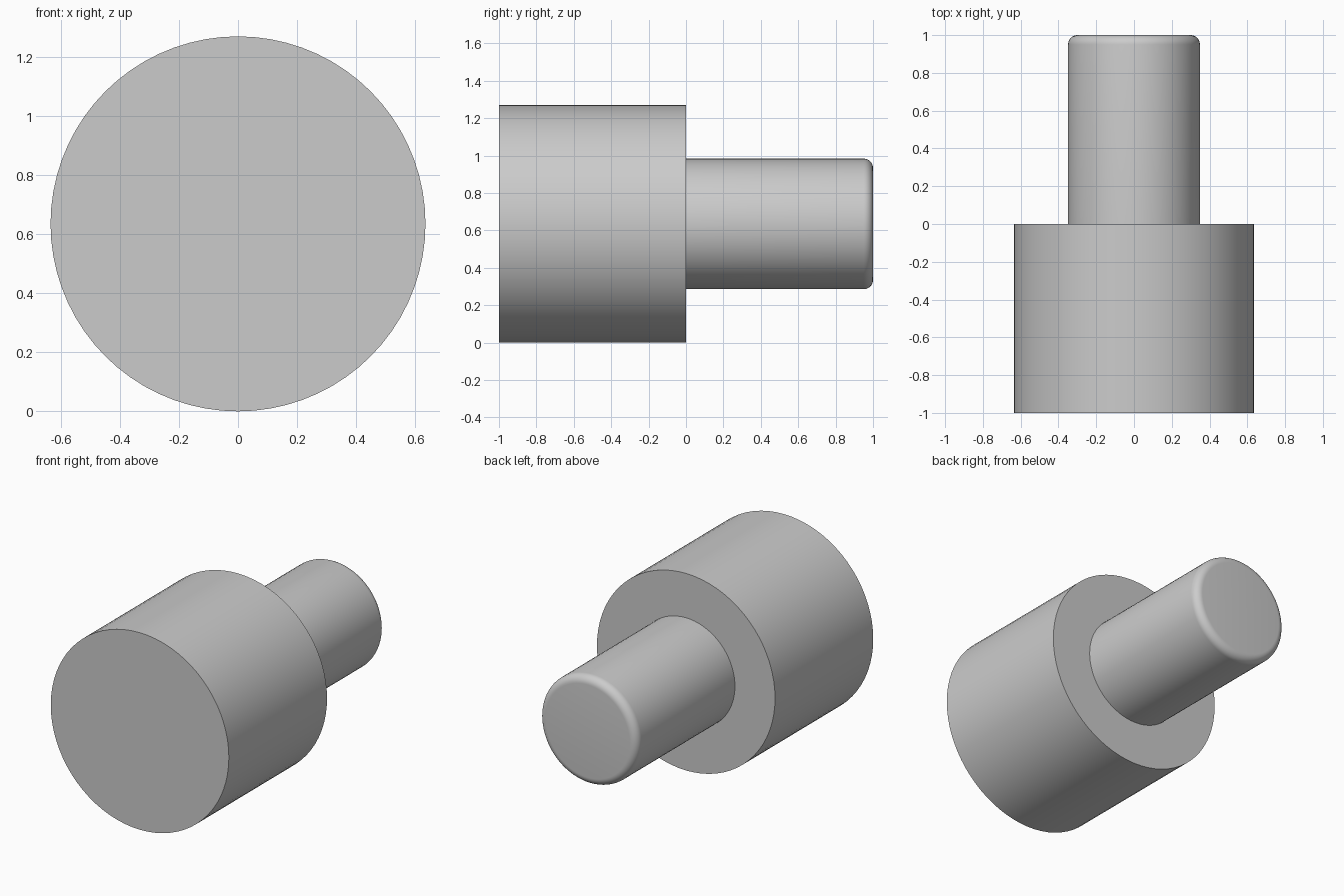
import bpy, bmesh
from math import sin, cos, pi, radians

SEGMENTS = 72
AXIS_HEIGHT = 0.635

old = bpy.data.objects.get("Cube")
if old:
    bpy.data.objects.remove(old, do_unlink=True)

# Single plain grey finish
grey = bpy.data.materials.new("plain_grey")
grey.use_nodes = True
colour = (0.6, 0.6, 0.6, 1)
grey.diffuse_color = colour
grey.node_tree.nodes["Principled BSDF"].inputs["Base Color"].default_value = colour


def turned_part(name, profile):
    """Revolve (radius, y) points around the y axis and cap both ends."""
    bm = bmesh.new()
    rings = []
    for r, y in profile:
        angles = [2 * pi * i / SEGMENTS for i in range(SEGMENTS)]
        rings.append([bm.verts.new((r * cos(a), y, r * sin(a))) for a in angles])
    for a, b in zip(rings, rings[1:]):
        for i in range(SEGMENTS):
            j = (i + 1) % SEGMENTS
            bm.faces.new((a[i], a[j], b[j], b[i]))
    bm.faces.new(rings[0])
    bm.faces.new(rings[-1])
    bmesh.ops.recalc_face_normals(bm, faces=bm.faces)
    mesh = bpy.data.meshes.new(name)
    bm.to_mesh(mesh)
    bm.free()
    mesh.materials.append(grey)
    obj = bpy.data.objects.new(name, mesh)
    obj.location.z = AXIS_HEIGHT
    bpy.context.collection.objects.link(obj)
    bpy.ops.object.select_all(action="DESELECT")
    obj.select_set(True)
    bpy.context.view_layer.objects.active = obj
    bpy.ops.object.shade_smooth_by_angle(angle=radians(30))
    return obj


# Wide cylindrical head with sharp rims
turned_part("head", [(0.635, -1), (0.635, 0)])

# Narrow shaft with a rounded free end
radius, fillet, steps = 0.349, 0.05, 8
arc = [(radius - fillet + fillet * cos(pi / 2 * i / steps),
        1 - fillet + fillet * sin(pi / 2 * i / steps)) for i in range(steps + 1)]
turned_part("shaft", [(radius, 0)] + arc)
